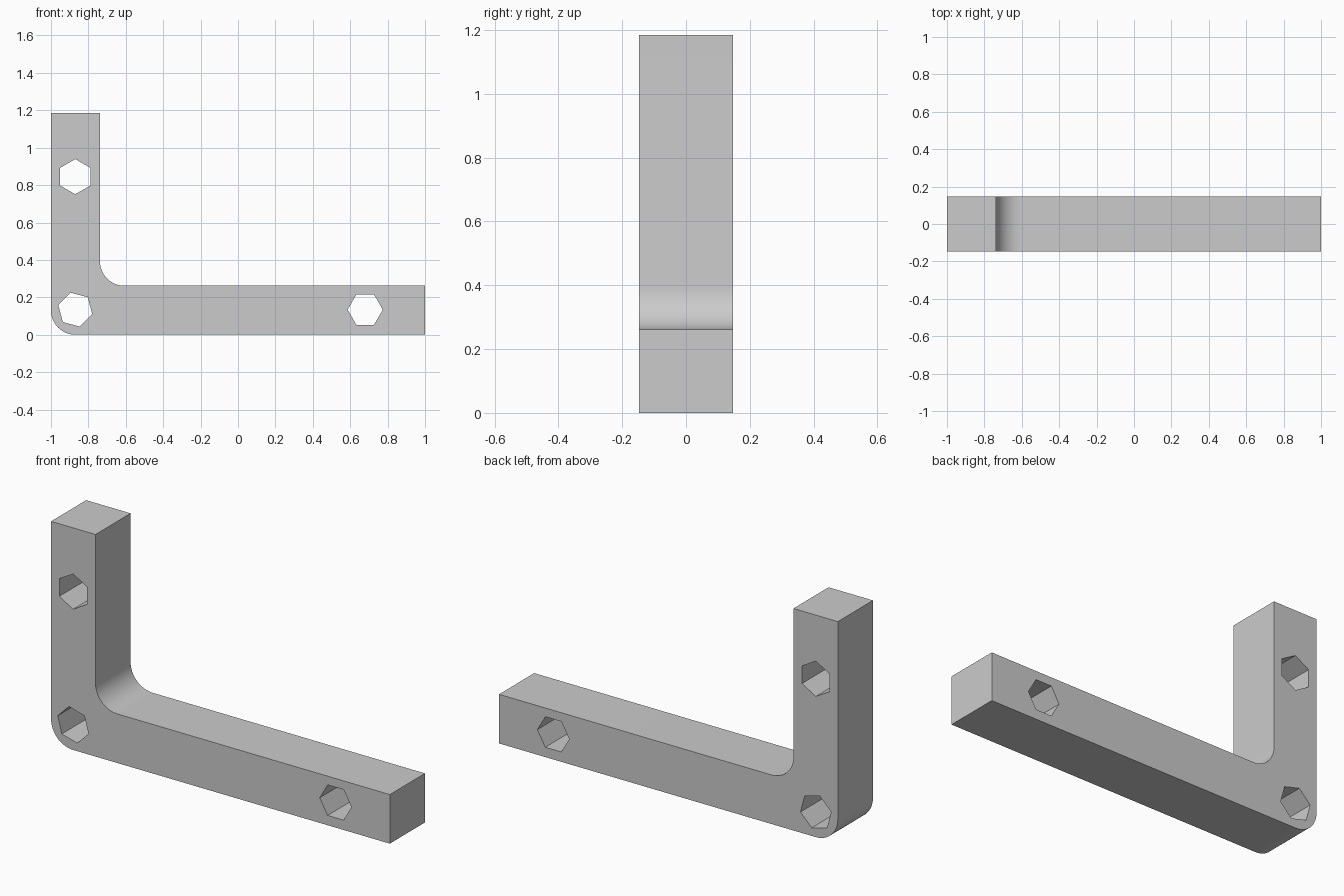
import bpy, bmesh, math
from mathutils import Vector

cube = bpy.data.objects.get("Cube")
if cube:
    bpy.data.objects.remove(cube, do_unlink=True)

ARM, HEIGHT, DEPTH = 0.262, 1.185, 0.296
RADIUS, STEPS = 0.13, 16

grey = bpy.data.materials.new("plain_grey")
grey.use_nodes = True
grey.diffuse_color = (0.6, 0.6, 0.6, 1)
grey.node_tree.nodes["Principled BSDF"].inputs["Base Color"].default_value = grey.diffuse_color


def arc(cx, cz, start, end):
    """Points of a rounded corner, angles in degrees."""
    angles = [math.radians(start + (end - start) * i / STEPS) for i in range(STEPS + 1)]
    return [(cx + RADIUS * math.cos(a), cz + RADIUS * math.sin(a)) for a in angles]


def prism(name, points, depth):
    """Extrude an x-z outline along y, centred on y = 0."""
    bm = bmesh.new()
    face = bm.faces.new([bm.verts.new((x, -depth / 2, z)) for x, z in points])
    ext = bmesh.ops.extrude_face_region(bm, geom=[face])
    moved = [g for g in ext["geom"] if isinstance(g, bmesh.types.BMVert)]
    bmesh.ops.translate(bm, verts=moved, vec=Vector((0, depth, 0)))
    bmesh.ops.recalc_face_normals(bm, faces=bm.faces)
    mesh = bpy.data.meshes.new(name)
    bm.to_mesh(mesh)
    bm.free()
    mesh.materials.append(grey)
    obj = bpy.data.objects.new(name, mesh)
    bpy.context.collection.objects.link(obj)
    return obj


# L-shaped bracket with rounded outer and inner corners
inner = -1 + ARM
outline = arc(-1 + RADIUS, RADIUS, 180, 270)
outline += [(1, 0), (1, ARM)]
outline += arc(inner + RADIUS, ARM + RADIUS, 270, 180)
outline += [(inner, HEIGHT), (-1, HEIGHT)]
bracket = prism("corner_bracket", outline, DEPTH)

# Hexagonal through holes: centre x, centre z, turn in degrees
cutters = []
for name, cx, cz, turn in (("upper", -0.87, 0.845, 30),
                           ("corner", -0.87, 0.134, 45),
                           ("end", 0.68, 0.134, 0)):
    angles = [math.radians(turn + 60 * i) for i in range(6)]
    hexagon = [(cx + 0.094 * math.cos(a), cz + 0.094 * math.sin(a)) for a in angles]
    cutter = prism(name + "_hole_cutter", hexagon, DEPTH * 2)
    cutter.hide_render = True
    cutters.append(cutter)
    mod = bracket.modifiers.new(name + "_hole", "BOOLEAN")
    mod.operation = "DIFFERENCE"
    mod.solver = "EXACT"
    mod.object = cutter

# Bake the holes and drop the cutters
bpy.context.view_layer.update()
graph = bpy.context.evaluated_depsgraph_get()
result = bpy.data.meshes.new_from_object(bracket.evaluated_get(graph))
bracket.modifiers.clear()
bracket.data = result
for cutter in cutters:
    bpy.data.objects.remove(cutter, do_unlink=True)

# Smooth the rounded corners, keep the other edges sharp
bpy.ops.object.select_all(action="DESELECT")
bracket.select_set(True)
bpy.context.view_layer.objects.active = bracket
bpy.ops.object.shade_smooth_by_angle(angle=math.radians(30))
